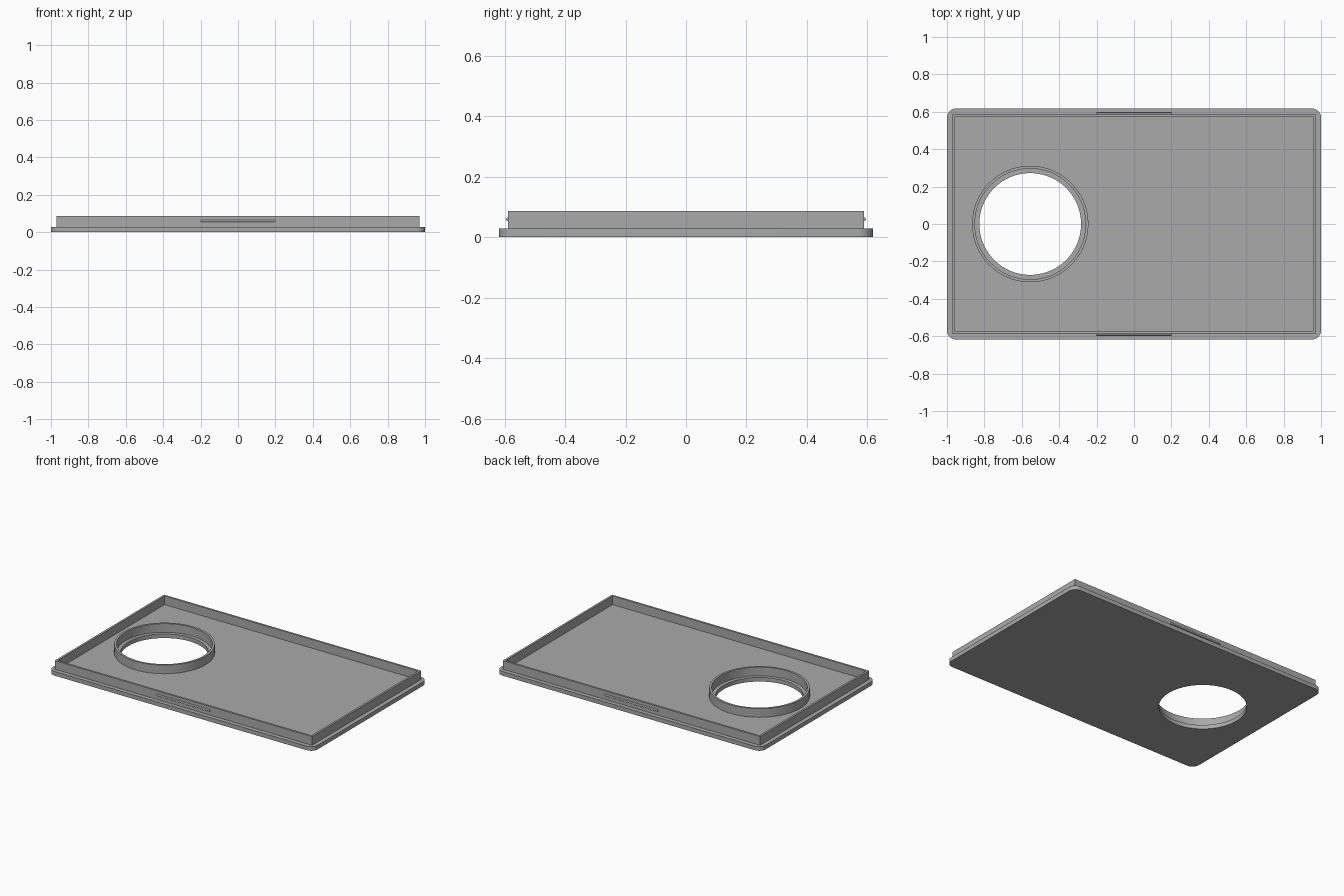
import bpy
import math

cube = bpy.data.objects.get("Cube")
if cube:
    bpy.data.objects.remove(cube, do_unlink=True)

HALF_X, HALF_Y = 1.0, 0.618
PLATE_TOP, RIM_TOP = 0.028, 0.087
HOLE_X = -0.555

grey = bpy.data.materials.new("plain grey")
grey.use_nodes = True
colour = (0.4, 0.4, 0.4, 1)
grey.diffuse_color = colour
grey.node_tree.nodes["Principled BSDF"].inputs["Base Color"].default_value = colour


def circle(radius, cx=HOLE_X, cy=0, start=0, sweep=math.tau, steps=96):
    return [(cx + radius * math.cos(start + sweep * i / steps),
             cy + radius * math.sin(start + sweep * i / steps)) for i in range(steps)]


def rectangle(inset):
    x, y = HALF_X - inset, HALF_Y - inset
    return [(-x, -y), (x, -y), (x, y), (-x, y)]


def rounded_rectangle(radius, steps=10):
    points = []
    x, y = HALF_X - radius, HALF_Y - radius
    for quarter, (sx, sy) in enumerate([(1, 1), (-1, 1), (-1, -1), (1, -1)]):
        start = quarter * math.pi / 2
        points += circle(radius, sx * x, sy * y, start, math.pi / 2, steps)
        end = start + math.pi / 2
        points.append((sx * x + radius * math.cos(end), sy * y + radius * math.sin(end)))
    return points


def finish(obj):
    obj.data.materials.clear()
    obj.data.materials.append(grey)
    bpy.ops.object.select_all(action="DESELECT")
    obj.select_set(True)
    bpy.context.view_layer.objects.active = obj
    bpy.ops.object.shade_smooth_by_angle(angle=math.radians(30))


def extrude_outlines(name, outlines, bottom, top):
    """Fill between the outlines and extrude from bottom to top."""
    curve = bpy.data.curves.new(name, "CURVE")
    curve.dimensions = "2D"
    curve.fill_mode = "BOTH"
    curve.extrude = (top - bottom) / 2
    for outline in outlines:
        spline = curve.splines.new("POLY")
        spline.points.add(len(outline) - 1)
        for point, (x, y) in zip(spline.points, outline):
            point.co = (x, y, 0, 1)
        spline.use_cyclic_u = True
    obj = bpy.data.objects.new(name, curve)
    obj.location.z = (top + bottom) / 2
    bpy.context.collection.objects.link(obj)
    bpy.ops.object.select_all(action="DESELECT")
    obj.select_set(True)
    bpy.context.view_layer.objects.active = obj
    bpy.ops.object.convert(target="MESH")
    obj = bpy.context.view_layer.objects.active
    # weld the caps to the sides
    weld = obj.modifiers.new("weld", "WELD")
    weld.merge_threshold = 0.0001
    bpy.ops.object.modifier_apply(modifier="weld")
    finish(obj)


# Base plate with its round opening
extrude_outlines("base_plate", [rounded_rectangle(0.05), circle(0.272)], 0, PLATE_TOP)

# Thin upright rim and the collar around the opening
extrude_outlines("rim_wall", [rectangle(0.029), rectangle(0.043)], PLATE_TOP, RIM_TOP)
extrude_outlines("opening_collar", [circle(0.311), circle(0.296)], PLATE_TOP, RIM_TOP)

# Snap beads half sunk in the long walls
for name, side in (("front_snap_bead", -1), ("back_snap_bead", 1)):
    bpy.ops.mesh.primitive_cylinder_add(
        vertices=16, radius=0.006, depth=0.4,
        location=(0, side * (HALF_Y - 0.029), 0.059), rotation=(0, math.pi / 2, 0))
    bead = bpy.context.object
    bead.name = name
    finish(bead)
